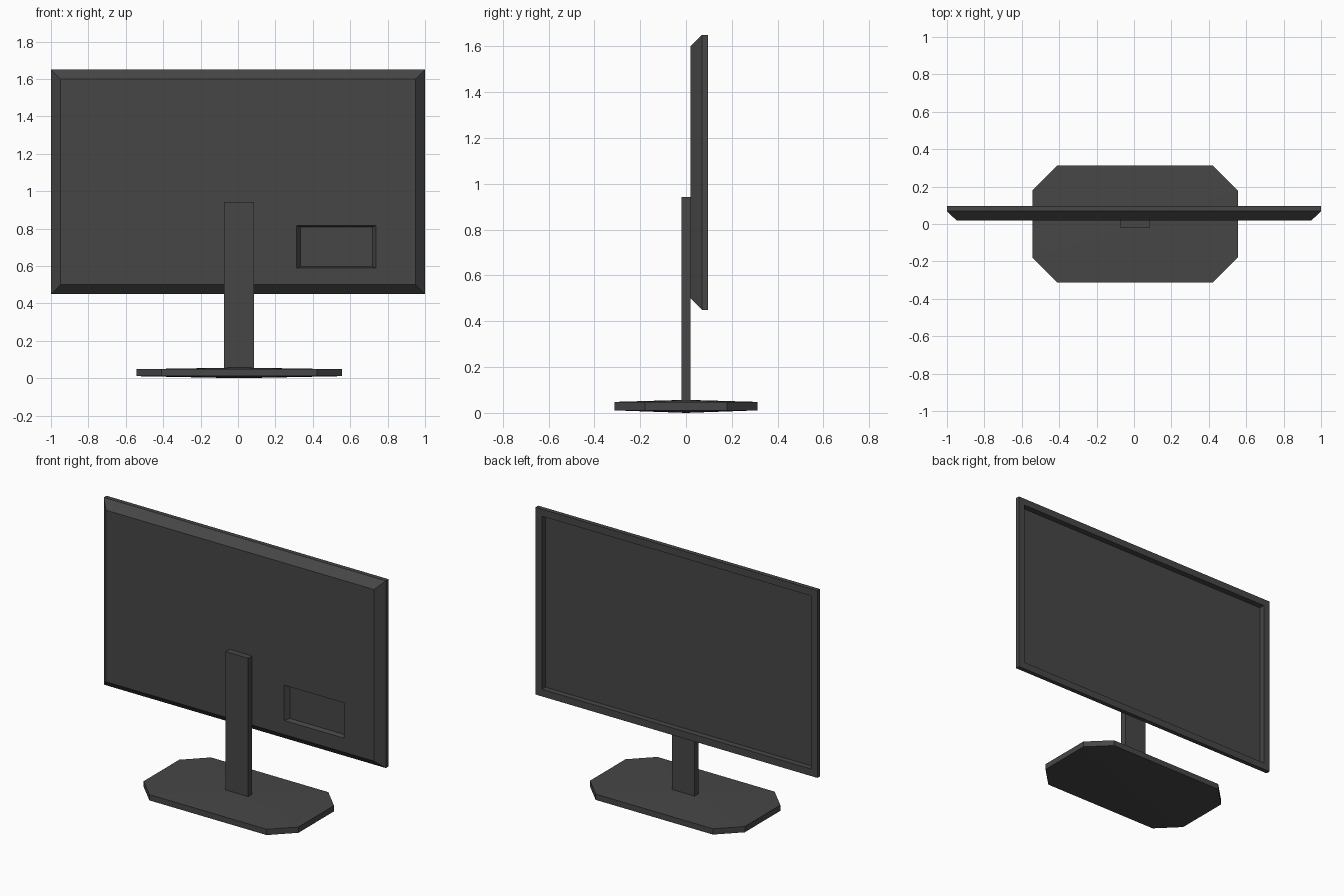
import bpy, bmesh

if "Cube" in bpy.data.objects:
    bpy.data.objects.remove(bpy.data.objects["Cube"])

mat = bpy.data.materials.new("dark grey plastic")
mat.diffuse_color = (0.062, 0.062, 0.062, 1)
mat.use_nodes = True
mat.node_tree.nodes["Principled BSDF"].inputs["Base Color"].default_value = mat.diffuse_color


def loft(name, rings, cap_points=(None, None)):
    """Skin a row of equal-length rings; close ends with a face or a fan to a point."""
    bm = bmesh.new()
    loops = [[bm.verts.new(p) for p in ring] for ring in rings]
    n = len(loops[0])
    for a, b in zip(loops, loops[1:]):
        for i in range(n):
            j = (i + 1) % n
            bm.faces.new((a[i], a[j], b[j], b[i]))
    for loop, tip in zip((loops[0], loops[-1]), cap_points):
        if tip is None:
            bm.faces.new(loop)
        else:
            c = bm.verts.new(tip)
            for i in range(n):
                bm.faces.new((loop[i], loop[(i + 1) % n], c))
    bmesh.ops.recalc_face_normals(bm, faces=bm.faces)
    me = bpy.data.meshes.new(name)
    bm.to_mesh(me)
    bm.free()
    me.materials.append(mat)
    ob = bpy.data.objects.new(name, me)
    bpy.context.collection.objects.link(ob)
    return ob


def rect(x0, x1, z0, z1, y):
    return [(x0, y, z0), (x1, y, z0), (x1, y, z1), (x0, y, z1)]


# Screen housing: port recess, bevelled shell, bezel and sunken display
loft("screen_housing", [
    rect(0.335, 0.72, 0.597, 0.808, 0.05),
    rect(0.312, 0.737, 0.59, 0.816, 0.02),
    rect(-0.95, 0.95, 0.50, 1.60, 0.02),
    rect(-1, 1, 0.45, 1.65, 0.069),
    rect(-1, 1, 0.45, 1.65, 0.097),
    rect(-0.955, 0.955, 0.495, 1.605, 0.097),
    rect(-0.955, 0.955, 0.495, 1.605, 0.06),
])

# Upright neck
NX = 0.006
loft("stand_neck", [rect(NX - 0.08, NX + 0.08, 0.03, 0.943, y) for y in (-0.02, 0.02)])

# Foot: clipped-corner plate, very slightly domed above and below
outline = [(-0.416, -0.312), (0.416, -0.312), (0.549, -0.18), (0.549, 0.18),
           (0.416, 0.312), (-0.416, 0.312), (-0.549, 0.18), (-0.549, -0.18)]
loft("stand_foot", [[(x + NX, y, z) for x, y in outline] for z in (0.011, 0.048)],
     ((NX, 0, 0), (NX, 0, 0.057)))
